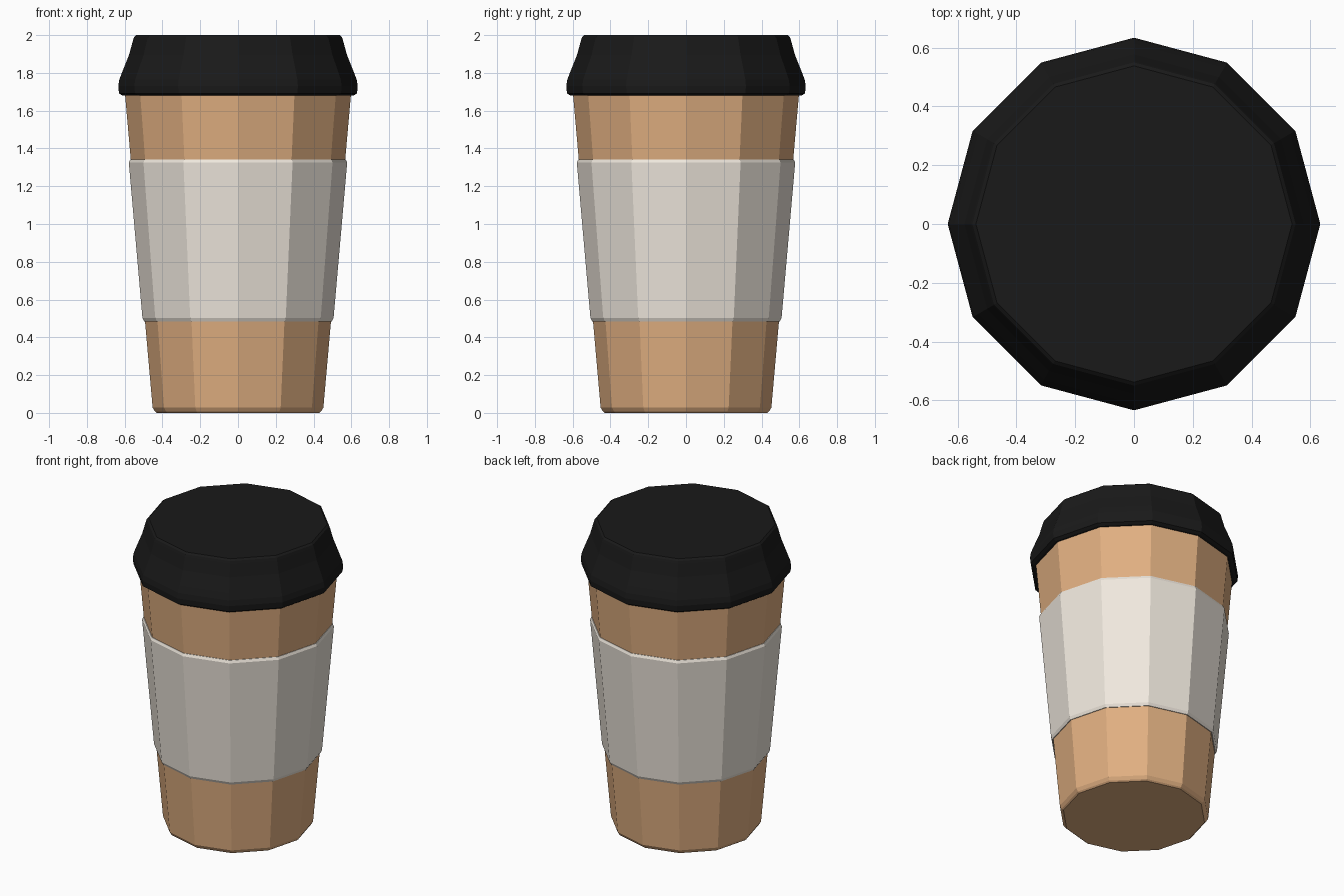
import bpy, bmesh
from math import cos, sin, tau

if "Cube" in bpy.data.objects:
    bpy.data.objects.remove(bpy.data.objects["Cube"])

SIDES = 12


def material(name, rgb):
    mat = bpy.data.materials.new(name)
    mat.diffuse_color = (*rgb, 1)
    mat.use_nodes = True
    mat.node_tree.nodes["Principled BSDF"].inputs["Base Color"].default_value = mat.diffuse_color
    return mat


def lathe(name, profile, mat, loop=False):
    """Turn (radius, z) points around z; cap both ends, or join them into a ring."""
    bm = bmesh.new()
    rings = [[bm.verts.new((r * cos(tau * i / SIDES), r * sin(tau * i / SIDES), z))
              for i in range(SIDES)] for r, z in profile]
    pairs = list(zip(rings, rings[1:]))
    if loop:
        pairs.append((rings[-1], rings[0]))
    else:
        bm.faces.new(rings[0][::-1])
        bm.faces.new(rings[-1])
    for a, b in pairs:
        for i in range(SIDES):
            j = (i + 1) % SIDES
            bm.faces.new((a[i], a[j], b[j], b[i]))
    bmesh.ops.recalc_face_normals(bm, faces=bm.faces)
    mesh = bpy.data.meshes.new(name)
    bm.to_mesh(mesh)
    bm.free()
    mesh.materials.append(mat)
    obj = bpy.data.objects.new(name, mesh)
    bpy.context.collection.objects.link(obj)
    return obj


# Tapered paper cup with a chamfered foot
lathe("cup", [(0.43, 0), (0.44, 0.008), (0.452, 0.028), (0.601, 1.72)],
      material("cardboard", (0.75, 0.43, 0.22)))

# Heat sleeve wrapped around the cup, bevelled at both rims
lathe("sleeve", [(0.48, 0.485), (0.497, 0.485), (0.506, 0.503),
                 (0.578, 1.325), (0.571, 1.342), (0.55, 1.342)],
      material("sleeve_paper", (0.87, 0.81, 0.73)), loop=True)

# Flared lid with an overhanging lip
lathe("lid", [(0.59, 1.68), (0.612, 1.68), (0.63, 1.692), (0.634, 1.73),
              (0.628, 1.765), (0.613, 1.805), (0.577, 1.895), (0.555, 1.975),
              (0.55, 1.99), (0.538, 2.0)],
      material("lid_plastic", (0.01, 0.01, 0.01)))
